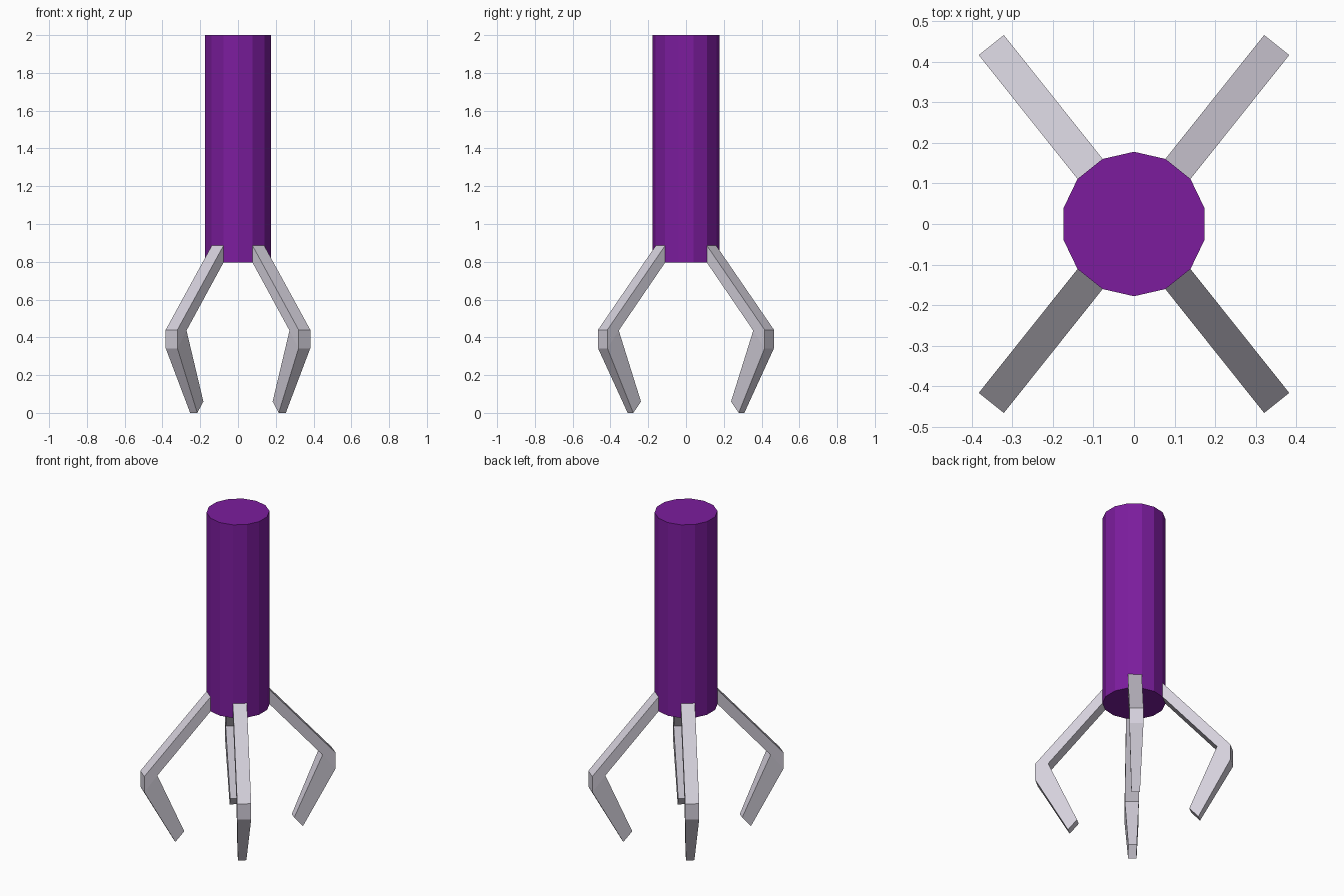
import bpy, bmesh, math
from mathutils import Vector

if "Cube" in bpy.data.objects:
    bpy.data.objects.remove(bpy.data.objects["Cube"])

SIDES, RADIUS = 14, 0.178


def material(name, color):
    mat = bpy.data.materials.new(name)
    mat.diffuse_color = color
    mat.use_nodes = True
    mat.node_tree.nodes["Principled BSDF"].inputs["Base Color"].default_value = mat.diffuse_color
    return mat


def finish(bm, name, mat):
    bmesh.ops.recalc_face_normals(bm, faces=bm.faces[:])
    mesh = bpy.data.meshes.new(name)
    bm.to_mesh(mesh)
    bm.free()
    mesh.materials.append(mat)
    obj = bpy.data.objects.new(name, mesh)
    bpy.context.collection.objects.link(obj)


purple = material("purple", (0.2, 0.012, 0.34, 1))
pale_grey = material("pale_grey", (0.66, 0.63, 0.71, 1))

# Handle: 14-sided column with a corner pointing to +y
bm = bmesh.new()
ring = []
for i in range(SIDES):
    a = 2 * math.pi * i / SIDES
    ring.append(bm.verts.new((RADIUS * math.sin(a), RADIUS * math.cos(a), 0.795)))
base = bm.faces.new(ring)
top = bmesh.ops.extrude_face_region(bm, geom=[base], use_keep_orig=True)
bmesh.ops.translate(bm, vec=(0, 0, 1.205),
                    verts=[v for v in top["geom"] if isinstance(v, bmesh.types.BMVert)])
finish(bm, "handle", purple)

# Claw sections: (outer r, outer z, inner r, inner z, half width)
apothem = RADIUS * math.cos(math.pi / SIDES)
half = RADIUS * math.sin(math.pi / SIDES)
SECTIONS = [
    (apothem, 0.885, apothem, 0.795, half),
    (0.564, 0.44, 0.487, 0.436, half),
    (0.564, 0.342, 0.487, 0.436, half),
    (0.376, 0.0, 0.324, 0.06, 0.024),
]


def claw(name, sx, sy):
    # Each claw grows out of one side face of the handle
    a = 3 * math.pi / SIDES
    out = Vector((sx * math.sin(a), sy * math.cos(a), 0))
    side = Vector((-out.y, out.x, 0))
    bm = bmesh.new()
    rings = []
    for ro, zo, ri, zi, h in SECTIONS:
        rings.append([bm.verts.new(out * r + side * s * h + Vector((0, 0, z)))
                      for r, z, s in ((ro, zo, -1), (ro, zo, 1), (ri, zi, 1), (ri, zi, -1))])
    for p, q in zip(rings, rings[1:]):
        for i in range(4):
            j = (i + 1) % 4
            bm.faces.new((p[i], p[j], q[j], q[i]))
    bm.faces.new(rings[0])
    bm.faces.new(rings[-1])
    # The elbow wedge shares its inner edge
    bmesh.ops.remove_doubles(bm, verts=bm.verts[:], dist=0.0005)
    finish(bm, name, pale_grey)


for sx, x_name in ((-1, "left"), (1, "right")):
    for sy, y_name in ((-1, "front"), (1, "back")):
        claw(f"{y_name}_{x_name}_claw", sx, sy)
